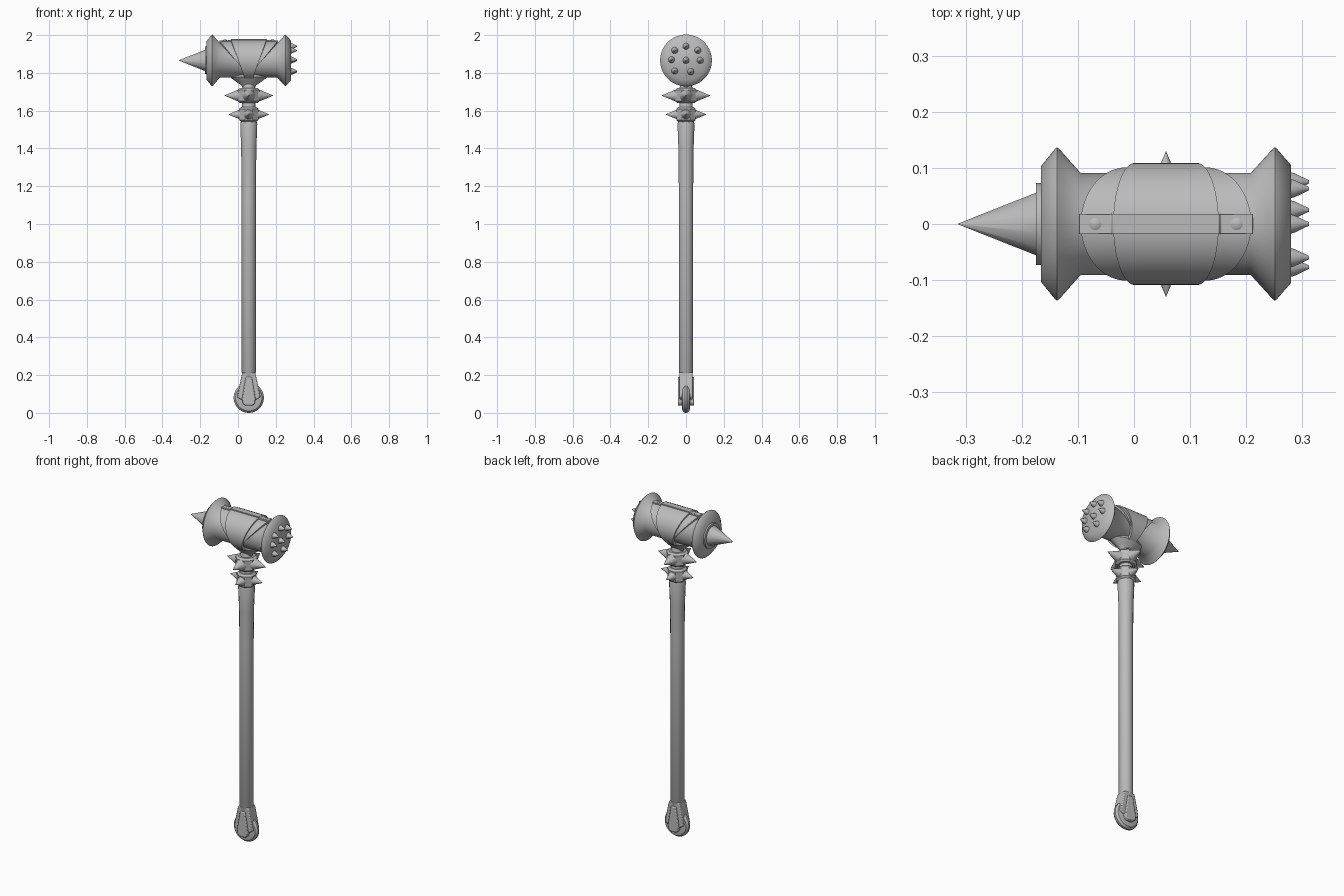
import bpy, bmesh, math
from mathutils import Matrix, Vector

if "Cube" in bpy.data.objects:
    bpy.data.objects.remove(bpy.data.objects["Cube"])

CX, CZ = 0.057, 1.866   # handle axis and head axis
steel = bpy.data.materials.new("grey_steel")
steel.use_nodes = True
GREY = (0.5, 0.5, 0.5, 1)
steel.diffuse_color = GREY
steel.node_tree.nodes["Principled BSDF"].inputs["Base Color"].default_value = GREY


def finish(name, bm, angle=35):
    bmesh.ops.recalc_face_normals(bm, faces=bm.faces)
    mesh = bpy.data.meshes.new(name)
    bm.to_mesh(mesh)
    bm.free()
    mesh.materials.append(steel)
    ob = bpy.data.objects.new(name, mesh)
    bpy.context.collection.objects.link(ob)
    bpy.ops.object.select_all(action='DESELECT')
    bpy.context.view_layer.objects.active = ob
    ob.select_set(True)
    bpy.ops.object.shade_smooth_by_angle(angle=math.radians(angle))
    return ob


def lathe(name, profile, origin, direction=(0, 0, 1), sides=32, squash=1, angle=35):
    """Revolve (radius, distance) points around a direction."""
    bm = bmesh.new()
    rings = []
    for r, h in profile:
        ring = []
        for i in range(sides):
            a = 2 * math.pi * (i + 0.5) / sides
            ring.append(bm.verts.new((r * math.cos(a), r * squash * math.sin(a), h)))
        rings.append(ring)
    for lo, hi in zip(rings, rings[1:]):
        for i in range(sides):
            j = (i + 1) % sides
            bm.faces.new((lo[i], lo[j], hi[j], hi[i]))
    bm.faces.new(rings[0])
    bm.faces.new(rings[-1])
    bmesh.ops.remove_doubles(bm, verts=bm.verts, dist=1e-6)
    turn = Vector((0, 0, 1)).rotation_difference(Vector(direction)).to_matrix().to_4x4()
    bm.transform(Matrix.Translation(origin) @ turn)
    return finish(name, bm, angle)


def spike(name, origin, direction, radius, length, sides=16):
    return lathe(name, [(radius, 0), (0.0005, length)], origin, direction, sides)


def plate(name, outline, depth):
    """Extrude an (x, z) outline symmetrically in y about the handle axis."""
    bm = bmesh.new()
    face = bm.faces.new([bm.verts.new((CX + x, -depth, z)) for x, z in outline])
    ext = bmesh.ops.extrude_face_region(bm, geom=[face])
    bmesh.ops.translate(bm, vec=(0, 2 * depth, 0),
                        verts=[v for v in ext["geom"] if isinstance(v, bmesh.types.BMVert)])
    ob = finish(name, bm, 30)
    bev = ob.modifiers.new("bevel", 'BEVEL')
    bev.width = 0.005
    bev.segments = 2
    return ob


def saddle(name, radius, side, swell):
    """Band over the head, wide on top and tapering down both sides."""
    bm = bmesh.new()
    rows = []
    steps, across = 48, 4
    for i in range(steps + 1):
        a = math.radians(-150 + 300 * i / steps)
        half = max(side + swell * math.cos(a), 0.026)
        pts = [(half * (2 * k / across - 1), radius) for k in range(across + 1)]
        pts += [(half, 0.085), (-half, 0.085)]
        rows.append([bm.verts.new((CX + x, r * math.sin(a), CZ + r * math.cos(a)))
                     for x, r in pts])
    for a, b in zip(rows, rows[1:]):
        for i in range(len(a)):
            j = (i + 1) % len(a)
            bm.faces.new((a[i], a[j], b[j], b[i]))
    bm.faces.new(rows[0])
    bm.faces.new(rows[-1])
    return finish(name, bm)


# Shaft and neck
lathe("handle", [(0.036, 0.17), (0.036, 0.21), (0.039, 0.215), (0.039, 1.2), (0.041, 1.4),
                 (0.046, 1.53), (0.042, 1.545)], (CX, 0, 0), sides=16)
lathe("neck", [(0.036, 1.52), (0.036, 1.72), (0.028, 1.74), (0.028, 1.8)], (CX, 0, 0), sides=16)
lathe("neck_flare", [(0.03, 1.715), (0.04, 1.735), (0.06, 1.748), (0.1, 1.778), (0.1, 1.8)],
      (CX, 0, 0), squash=0.55)

# Spiked collars
for label, z, r, tip, base in (("lower", 1.58, 0.055, 0.108, 0.028),
                               ("upper", 1.68, 0.062, 0.129, 0.034)):
    lathe(label + "_collar", [(r - 0.012, z - 0.04), (r, z - 0.03), (r, z + 0.03),
                              (r - 0.012, z + 0.04)], (CX, 0, 0), sides=8, angle=20)
    for i in range(4):
        d = Vector((math.cos(i * math.pi / 2), math.sin(i * math.pi / 2), 0))
        start = r - 0.012
        spike(f"{label}_collar_spike_{i + 1}", Vector((CX, 0, z)) + d * start, d,
              base, tip - start)

# Hammer head, revolved along x
lathe("hammer_head", [(0.103, -0.166), (0.134, -0.141), (0.137, -0.137), (0.134, -0.133),
                      (0.091, -0.095), (0.091, 0.208), (0.134, 0.247), (0.137, 0.251),
                      (0.134, 0.255), (0.105, 0.28)], (0, 0, CZ), (1, 0, 0), 48, angle=50)
lathe("spike_base", [(0.073, -0.175), (0.073, -0.16)], (0, 0, CZ), (1, 0, 0))
spike("rear_spike", (-0.174, 0, CZ), (-1, 0, 0), 0.058, 0.14, 12)

# Studs on the striking face
studs = [(0, 0), (0, 0.075), (0.063, 0.053), (0.075, 0), (0.025, -0.06),
         (-0.06, -0.056), (-0.077, 0.004), (-0.06, 0.053)]
for i, (y, z) in enumerate(studs):
    lathe(f"face_stud_{i + 1}", [(0.018, 0), (0.016, 0.008), (0.003, 0.034)],
          (0.278, y, CZ + z), (1, 0, 0), 12)

# Layered bands wrapping the head
saddle("outer_band", 0.101, 0.07, 0.082)
saddle("inner_band", 0.109, 0.055, 0.039)

# Riveted strap along the top
strap = [(-0.155, 0.09), (-0.155, 0.106), (-0.098, 0.107), (-0.094, 0.114),
         (0.094, 0.114), (0.098, 0.107), (0.155, 0.106), (0.155, 0.09)]
plate("top_strap", [(x, CZ + z) for x, z in strap], 0.018).modifiers["bevel"].width = 0.001
for side in (-1, 1):
    lathe("strap_rivet", [(0.011, 0), (0.011, 0.004), (0.006, 0.007)],
          (CX + side * 0.126, 0, CZ + 0.104), sides=16)

# Pommel: thin rounded disc held in a tapering socket
lathe("pommel_disc", [(0.055, -0.022), (0.07, -0.018), (0.08, -0.006), (0.08, 0.006),
                      (0.07, 0.018), (0.055, 0.022)], (CX, 0, 0.08), (0, 1, 0))


def mirrored(half):
    return half + [(-x, z) for x, z in reversed(half)]


plate("pommel_socket", mirrored([(0.034, 0.215), (0.055, 0.12), (0.062, 0.085), (0.04, 0.07)]), 0.034)
plate("pommel_cheek", mirrored([(0.016, 0.19), (0.036, 0.075), (0.032, 0.05), (0.018, 0.038)]), 0.043)
